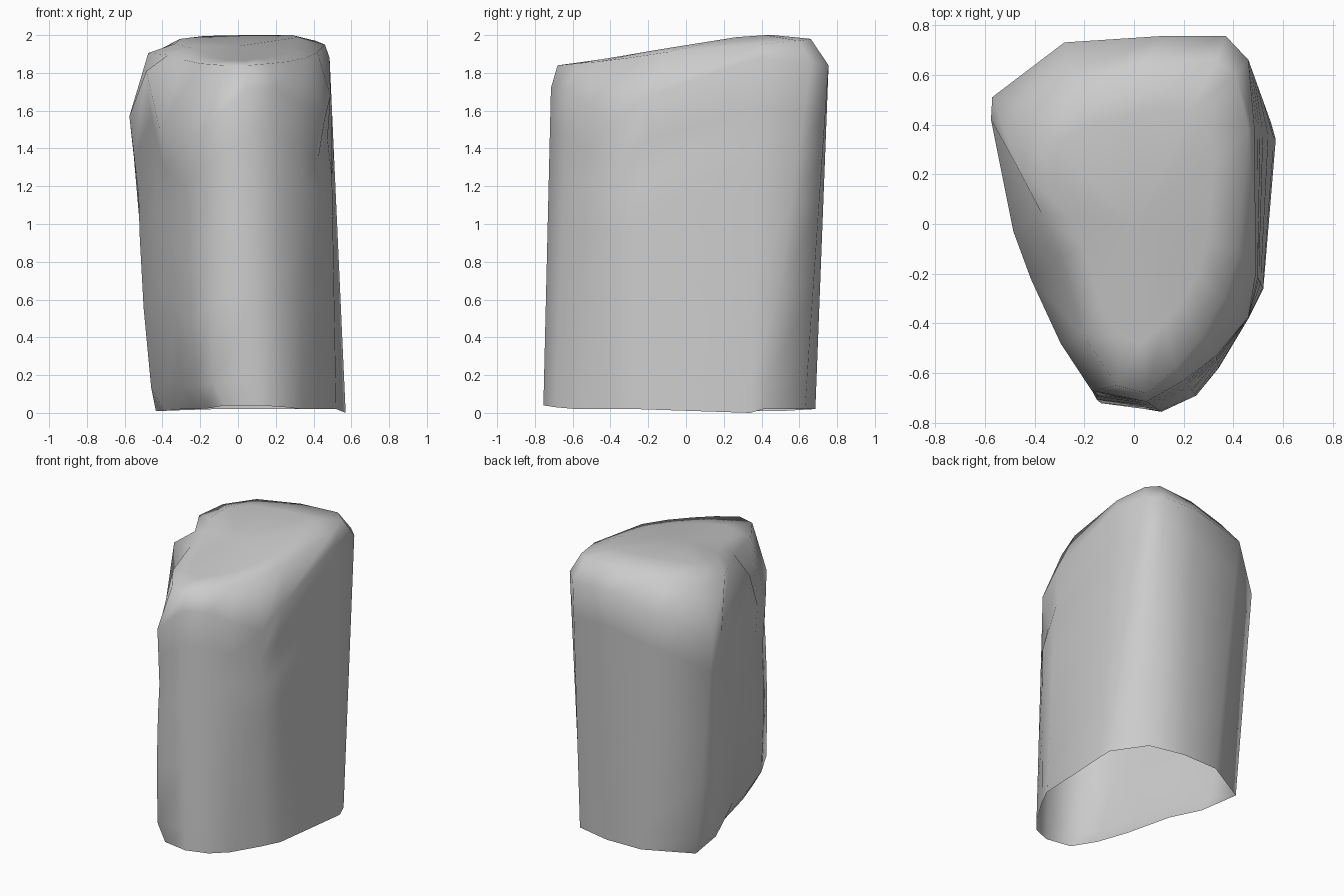
import bpy, bmesh
from mathutils import Vector

# Matching outlines, counter-clockwise from the front tip
BASE = [(.11, -.755, .04), (.25, -.69, .03), (.34, -.58, .02), (.46, -.38, .02),
        (.52, -.26, .02), (.57, .34, 0), (.55, .41, .02), (.4, .63, .02),
        (.15, .685, .02), (-.12, .68, .02), (-.435, .51, .01), (-.39, .22, .01),
        (-.3, 0, .02), (-.22, -.33, .02), (-.15, -.55, .025), (-.07, -.725, .04)]
SHOULDER = [(.05, -.715, 1.72), (.2, -.63, 1.72), (.33, -.53, 1.64), (.46, -.375, 1.56),
            (.49, -.2, 1.68), (.485, .38, 1.88), (.46, .66, 1.85), (.37, .755, 1.84),
            (.1, .755, 1.84), (-.28, .73, 1.76), (-.57, .51, 1.57), (-.575, .42, 1.57),
            (-.485, -.03, 1.81), (-.415, -.22, 1.5), (-.295, -.48, 1.4), (-.17, -.67, 1.52)]
RIM = [(.05, -.68, 1.84), (.17, -.58, 1.85), (.27, -.46, 1.86), (.36, -.3, 1.88),
       (.42, -.1, 1.91), (.46, .38, 1.95), (.41, .6, 1.97), (.33, .66, 1.98),
       (.05, .64, 1.975), (-.25, .57, 1.955), (-.44, .46, 1.91), (-.475, .24, 1.905),
       (-.37, .04, 1.895), (-.29, -.13, 1.87), (-.2, -.45, 1.85), (-.07, -.65, 1.84)]


def blend(a, b, t):
    return [Vector(p).lerp(Vector(q), t) for p, q in zip(a, b)]


rings = [blend(BASE, SHOULDER, t) for t in (0, .08, .35, .6, .74, .86, 1)]
rings.append([Vector(p) for p in RIM])

# Left flank bulges out just above the ground
for level, push in ((1, .055), (2, .045), (3, .02)):
    for i in (11, 12, 13, 14, 15):
        rings[level][i].x -= push

# Small chipped dent on the front right edge
rings[5][3] += Vector((-.035, .02, 0))
rings[5][4] += Vector((-.02, 0, 0))

# Sloping top, rising to the back
rings.append([Vector((p[0] * .7, p[1] * .7, min(2, 1.938 + .11 * p[1] + .02 * p[0]))) for p in RIM])

bm = bmesh.new()
loops = [[bm.verts.new(p) for p in ring] for ring in rings]
n = len(BASE)
for a, b in zip(loops, loops[1:]):
    for i in range(n):
        j = (i + 1) % n
        bm.faces.new((a[i], a[j], b[j], b[i]))
centre = bm.verts.new((0, 0, 1.942))
for i in range(n):
    bm.faces.new((loops[-1][i], loops[-1][(i + 1) % n], centre))

# Underside stays open, as a shell
for f in bm.faces:
    f.smooth = True
mesh = bpy.data.meshes.new("rock_pillar")
bm.to_mesh(mesh)
bm.free()
rock = bpy.data.objects.new("rock_pillar", mesh)
bpy.context.collection.objects.link(rock)
